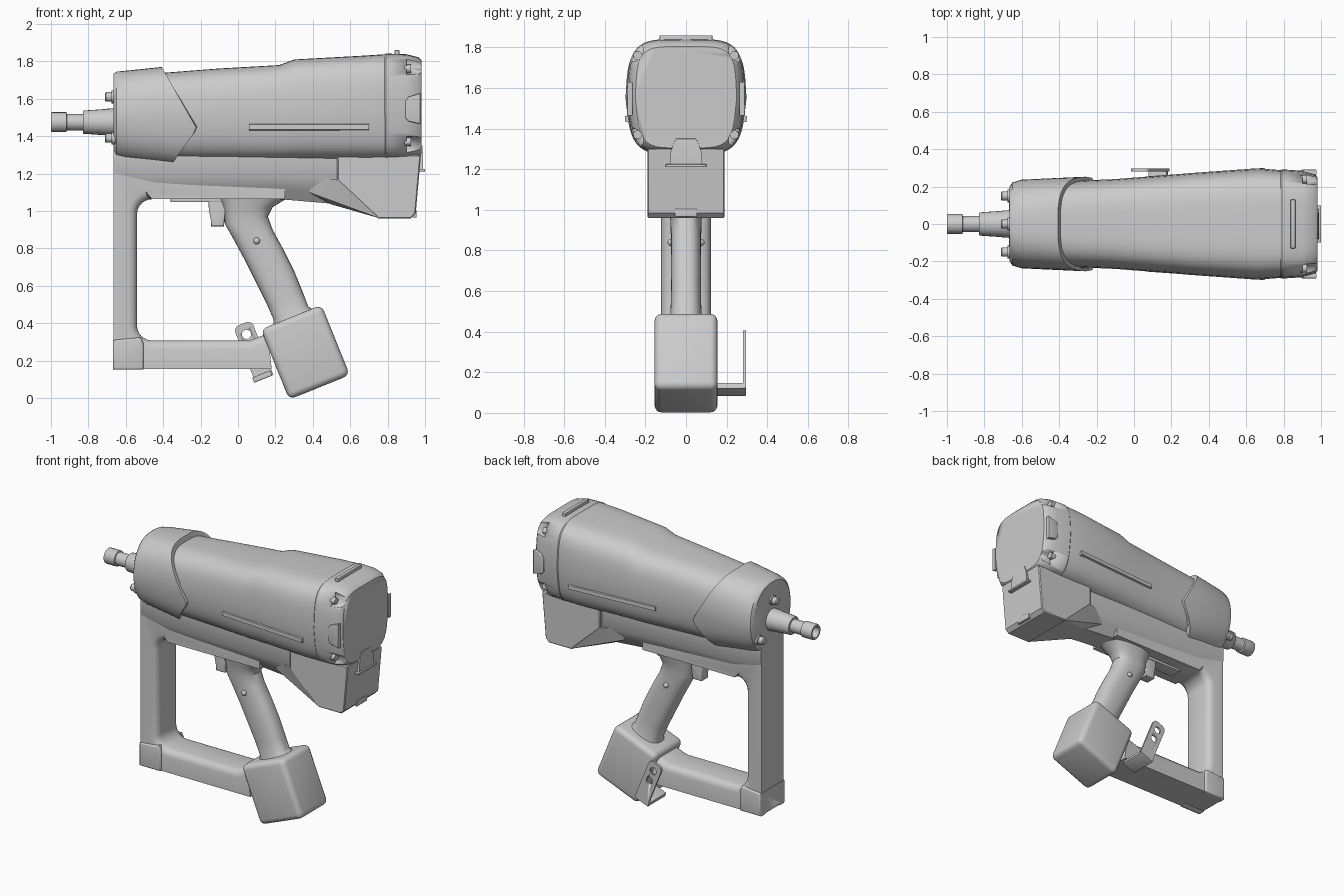
import bpy, bmesh, math
from mathutils import Vector, Matrix

cube = bpy.data.objects.get("Cube")
if cube:
    bpy.data.objects.remove(cube, do_unlink=True)

grey = bpy.data.materials.new("plain_grey")
grey.use_nodes = True
grey.diffuse_color = (0.6, 0.6, 0.6, 1)
grey.node_tree.nodes["Principled BSDF"].inputs["Base Color"].default_value = (0.6, 0.6, 0.6, 1)


def finish(name, bm, smooth=35):
    bmesh.ops.recalc_face_normals(bm, faces=bm.faces)
    mesh = bpy.data.meshes.new(name)
    bm.to_mesh(mesh)
    bm.free()
    ob = bpy.data.objects.new(name, mesh)
    bpy.context.collection.objects.link(ob)
    mesh.materials.append(grey)
    bpy.ops.object.select_all(action="DESELECT")
    ob.select_set(True)
    bpy.context.view_layer.objects.active = ob
    bpy.ops.object.shade_smooth_by_angle(angle=math.radians(smooth))
    return ob


def loft(name, rings):
    bm = bmesh.new()
    rows = [[bm.verts.new(p) for p in ring] for ring in rings]
    n = len(rows[0])
    for a, b in zip(rows, rows[1:]):
        for i in range(n):
            j = (i + 1) % n
            bm.faces.new((a[i], a[j], b[j], b[i]))
    bm.faces.new(rows[0])
    bm.faces.new(rows[-1])
    return finish(name, bm)


def shell_ring(x, low, high, half, power, slant=lambda t: 0, n=64):
    """Rounded-box section across x, a little narrower at the bottom."""
    ring = []
    for i in range(n):
        a = math.tau * i / n
        c, s = math.cos(a), math.sin(a)
        y = math.copysign(abs(c) ** (2 / power), c)
        t = math.copysign(abs(s) ** (2 / power), s)
        width = half * (1 - 0.1 * max(0, -t) - 0.05 * max(0, t))
        ring.append((x + slant(t), width * y, (low + high) / 2 + t * (high - low) / 2))
    return ring


def prism(name, profile, half, bevel=0, pick=lambda v: True, y=0, segments=3):
    """Side profile (x, z) pushed out to both sides; picked rim edges are rounded."""
    bm = bmesh.new()
    f = bm.faces.new([bm.verts.new((x, y - half, z)) for x, z in profile])
    new = bmesh.ops.extrude_face_region(bm, geom=[f])["geom"]
    bmesh.ops.translate(bm, vec=(0, 2 * half, 0), verts=[g for g in new if isinstance(g, bmesh.types.BMVert)])
    if bevel:
        rim = [e for e in bm.edges if abs(e.verts[0].co.y - e.verts[1].co.y) < 1e-5
               and all(pick(v.co) for v in e.verts)]
        bmesh.ops.bevel(bm, geom=rim, offset=bevel, segments=segments, affect="EDGES", profile=0.5)
    return finish(name, bm)


def box(name, center, size, bevel=0, tilt=0, segments=3):
    bm = bmesh.new()
    bmesh.ops.create_cube(bm, size=1)
    bmesh.ops.scale(bm, vec=size, verts=bm.verts)
    if bevel:
        bmesh.ops.bevel(bm, geom=bm.edges[:], offset=bevel, segments=segments, affect="EDGES", profile=0.5)
    bm.transform(Matrix.Translation(center) @ Matrix.Rotation(tilt, 4, "Y"))
    return finish(name, bm)


def lathe(name, profile, y, z, n=24):
    """Round part turned about an axis along x from (x, radius) pairs."""
    return loft(name, [[(x, y + r * math.cos(math.tau * i / n), z + r * math.sin(math.tau * i / n))
                        for i in range(n)] for x, r in profile])


def hull(name, points):
    bm = bmesh.new()
    for p in points:
        bm.verts.new(p)
    res = bmesh.ops.convex_hull(bm, input=bm.verts)
    bmesh.ops.delete(bm, geom=[g for g in res["geom_interior"] if isinstance(g, bmesh.types.BMVert)], context="VERTS")
    return finish(name, bm, 20)


def cut(ob, cutters):
    for c in cutters:
        m = ob.modifiers.new("cut", "BOOLEAN")
        m.operation, m.object, m.solver = "DIFFERENCE", c, "EXACT"
        bpy.context.view_layer.objects.active = ob
        bpy.ops.object.modifier_apply(modifier=m.name)
        bpy.data.objects.remove(c, do_unlink=True)


def arc(cx, cz, r, start, end, n=6):
    return [(cx + r * math.cos(math.radians(start + (end - start) * i / n)),
             cz + r * math.sin(math.radians(start + (end - start) * i / n))) for i in range(n + 1)]


# Main housing, with the step up on its top
loft("main_housing", [shell_ring(*s) for s in (
    (-0.45, 1.27, 1.735, 0.225, 3.2), (-0.1, 1.27, 1.762, 0.24, 3.6), (0.22, 1.27, 1.78, 0.265, 4),
    (0.3, 1.27, 1.81, 0.272, 4), (0.66, 1.27, 1.83, 0.298, 4.2), (0.785, 1.27, 1.838, 0.288, 4.4))])

# Nose cap with an arrow-shaped rear edge
chevron = lambda t: 0.17 * (1 - abs(t + 0.25)) + 0.02 * t
loft("nose_cap", [
    shell_ring(-0.665, 1.285, 1.735, 0.2, 2.4), shell_ring(-0.65, 1.27, 1.745, 0.222, 2.5),
    shell_ring(-0.6, 1.265, 1.75, 0.237, 2.7),
    shell_ring(-0.385, 1.24, 1.77, 0.253, 3.1, chevron), shell_ring(-0.38, 1.255, 1.755, 0.24, 3.1, chevron)])

# Rear cap with recessed corners
cap = loft("rear_cap", [shell_ring(*s) for s in (
    (0.78, 1.275, 1.835, 0.285, 4.4), (0.79, 1.27, 1.842, 0.292, 4.4), (0.9, 1.275, 1.838, 0.285, 4.6),
    (0.965, 1.29, 1.822, 0.268, 4.8), (0.982, 1.305, 1.805, 0.25, 4.8))])
cut(cap, [lathe("corner_cutter", ((0.9, 0.055), (1.1, 0.055)), sy * 0.265, z)
          for sy in (-1, 1) for z in (1.345, 1.785)])
box("top_tab", (0.85, 0, 1.84), (0.026, 0.26, 0.04), 0.004)
for side, y in (("left", 1), ("right", -1)):
    for z, lvl in ((1.37, "lower"), (1.76, "upper")):
        lathe(f"{side}_{lvl}_cap_screw", ((0.89, 0.022), (0.925, 0.022)), y * 0.238, z, 12)
    prism(f"{side}_side_clip", [(0.975, 1.465), (0.975, 1.63), (0.91, 1.61), (0.895, 1.585),
                                (0.895, 1.5), (0.91, 1.48)], 0.014, 0.005, y=y * 0.277)
    # Long raised rib on the flank
    hull(f"{side}_flank_rib", [(x, y * w, z) for x, w in ((0.06, 0.254), (0.7, 0.3))
                               for z in (1.435, 1.462)] +
         [(x, y * w, z) for x, w in ((0.06, 0.22), (0.7, 0.24)) for z in (1.425, 1.475)])

# Upper chassis, tapering below the housing
sections = ((0.165, 1.32), (0.165, 1.185), (0.122, 1.12), (0.08, 1.065))
ring = [(y, z) for y, z in sections] + [(-y, z) for y, z in reversed(sections)]
loft("chassis", [[(x, y * w, 1.32 - (1.32 - z) * d) for y, z in ring]
                 for x, w, d in ((-0.665, 0.75, 0.85), (-0.45, 0.85, 1), (0.2, 1, 1.0), (0.5, 1, 1.1), (0.8, 1, 1.1))])

# Frame loop: front post, lower bar and inner rounded window
inner = ([(0.16, 0.345), (0.06, 0.308)] + arc(-0.46, 0.388, 0.08, 270, 180)
         + arc(-0.46, 0.983, 0.08, 180, 90) + [(0.25, 1.065)])
prism("frame_loop", [(0.25, 1.2), (-0.665, 1.27), (-0.665, 0.155), (0.18, 0.155)] + inner, 0.122, 0.045,
      lambda v: -0.55 < v.x < 0.2 and 0.3 < v.z < 1.07)
corner = prism("frame_corner_block", [(-0.668, 0.152), (-0.505, 0.152), (-0.505, 0.29), (-0.52, 0.325), (-0.668, 0.31)],
               0.135, 0.012)
cut(corner, [box("slot_cutter", (-0.6, 0, 0.15), (0.3, 0.16, 0.03))])

# Rear block, its blended front and the latch
prism("rear_block", [(0.53, 1.3), (0.53, 1.165), (0.75, 0.96), (0.925, 0.96), (0.95, 0.985), (0.978, 1.3)], 0.19, 0.006, segments=1)
hull("rear_block_blend", [(x, s * y, z) for s in (-1, 1) for x, y, z in (
    (0.54, 0.188, 1.165), (0.755, 0.188, 0.962), (0.38, 0.122, 1.1), (0.5, 0.09, 1.035), (0.42, 0.15, 1.18))])
hull("rear_latch", [(x, s * y, z) for s in (-1, 1) for x, y, z in (
    (0.95, 0.08, 1.22), (0.99, 0.08, 1.22), (0.99, 0.075, 1.29), (0.985, 0.05, 1.35), (0.95, 0.05, 1.36))])
box("latch_bar", (0.985, 0, 1.218), (0.03, 0.2, 0.014), 0.003)
box("rear_slot_tab", (0.945, 0, 0.985), (0.02, 0.11, 0.04), 0.004)

# Grip: oval sections between its front and back edges
rings = []
for x1, z1, x2, z2, half in ((-0.14, 1.12, 0.32, 1.1, 0.11), (-0.1, 1.06, 0.25, 1.06, 0.1),
                             (-0.075, 1.0, 0.185, 1.02, 0.085), (-0.07, 0.93, 0.16, 0.97, 0.077),
                             (-0.03, 0.86, 0.185, 0.9, 0.075), (0.035, 0.74, 0.24, 0.8, 0.075),
                             (0.1, 0.61, 0.3, 0.68, 0.075), (0.155, 0.5, 0.345, 0.57, 0.075),
                             (0.19, 0.42, 0.375, 0.49, 0.078), (0.19, 0.38, 0.42, 0.46, 0.09)):
    a, b = Vector((x1, 0, z1)), Vector((x2, 0, z2))
    loop = []
    for i in range(32):
        c, s = math.cos(math.tau * i / 32), math.sin(math.tau * i / 32)
        c, s = (math.copysign(abs(k) ** 0.8, k) for k in (c, s))
        loop.append((a + b) / 2 + (b - a) / 2 * c + Vector((0, half * s, 0)))
    rings.append(loop)
loft("grip", rings)
for side, y in (("left", 1), ("right", -1)):
    bm = bmesh.new()
    bmesh.ops.create_uvsphere(bm, u_segments=16, v_segments=10, radius=0.018,
                              matrix=Matrix.Translation((0.1, y * 0.074, 0.84)))
    finish(f"{side}_grip_pin", bm)

# Trigger and its cover strip
prism("trigger", [(-0.16, 1.07), (-0.155, 1.0), (-0.145, 0.95), (-0.145, 0.918), (-0.075, 0.918), (-0.06, 1.07)], 0.04, 0.008)
box("trigger_strip", (-0.21, 0, 1.06), (0.3, 0.09, 0.026), 0.004)

# Battery pack
tilt = math.radians(-22)
box("battery", (0.36, 0, 0.245), (0.35, 0.31, 0.405), 0.035, tilt, 4)

# Belt hook: arm and upright plate with two holes
box("hook_arm", (0.13, 0.2, 0.115), (0.105, 0.19, 0.03), 0.004, tilt)
frame = Matrix.Translation((0.083, 0, 0.248)) @ Matrix.Rotation(tilt, 4, "Y")
place = lambda pts: [((frame @ Vector((x, 0, z))).x, (frame @ Vector((x, 0, z))).z) for x, z in pts]
plate = prism("hook_plate", place([(-0.052, -0.155), (0.052, -0.155)] + arc(0.022, 0.13, 0.03, 0, 90, 4)
                                  + arc(-0.022, 0.13, 0.03, 90, 180, 4)), 0.007, y=0.289)
cut(plate, [prism("hole_cutter", place(arc(0, z, 0.025, 0, 337.5, 15)), 0.05, y=0.289) for z in (0.1, 0.02)])

# Nozzle and face bolts
lathe("nozzle", ((-0.64, 0.075), (-0.7, 0.072), (-0.71, 0.07), (-0.825, 0.062), (-0.83, 0.058), (-0.83, 0.044),
                 (-0.915, 0.044), (-0.918, 0.053), (-0.995, 0.053), (-1.0, 0.05), (-1.0, 0.038), (-0.95, 0.036)), 0, 1.475)
for i, (y, z) in enumerate(((0, 1.61), (0.15, 1.39), (-0.15, 1.39))):
    lathe(f"face_bolt_{i + 1}", ((-0.6, 0.034), (-0.675, 0.034), (-0.677, 0.025), (-0.705, 0.025), (-0.712, 0.02)), y, z, 16)
